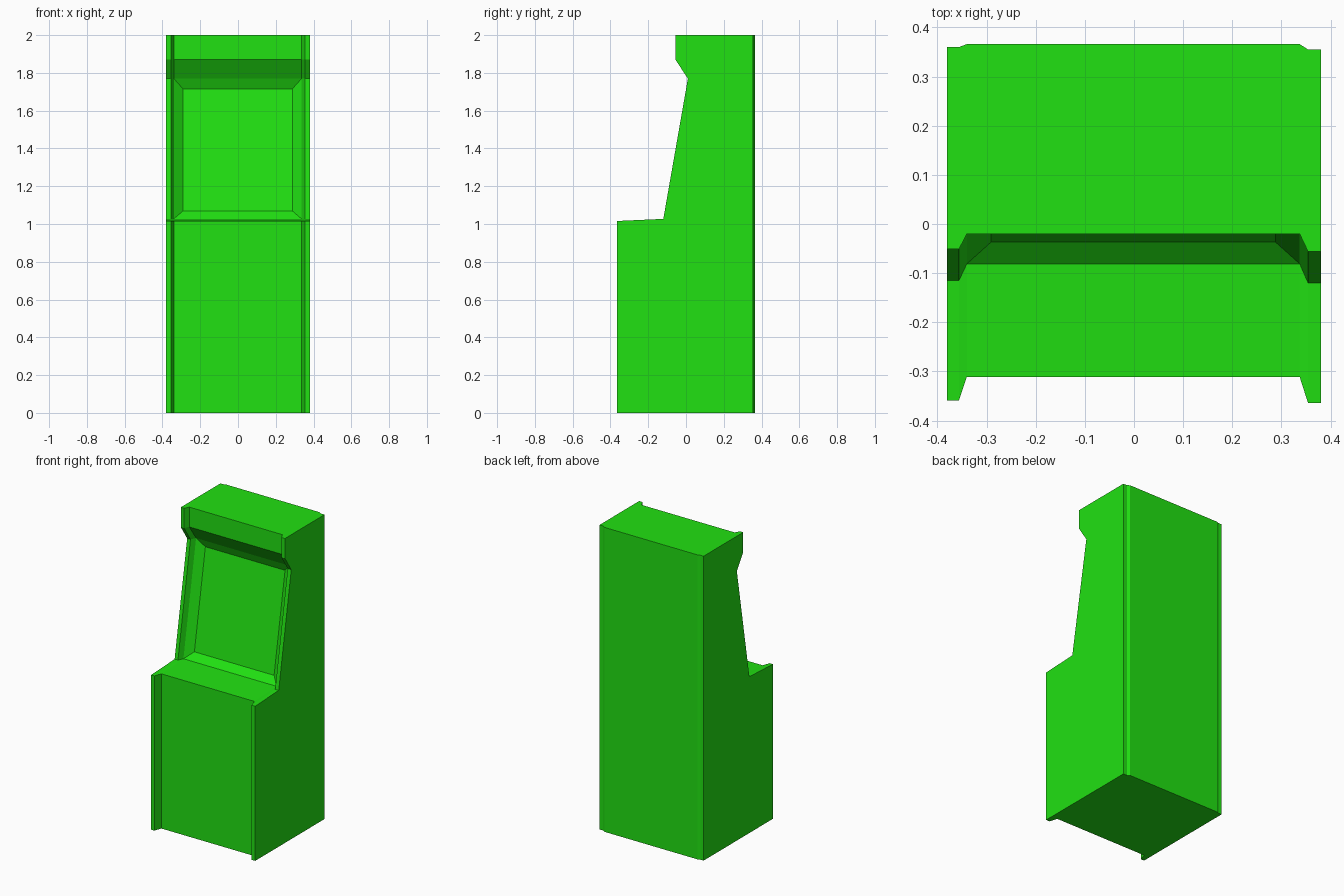
import bpy, bmesh

if "Cube" in bpy.data.objects:
    bpy.data.objects.remove(bpy.data.objects["Cube"])

# side outlines as (y, z), same point order: front foot, panel lip, screen foot, notch, hood, top front, top back, back foot
Z = [0, 1.016, 1.027, 1.77, 1.87, 2.0, 2.0, 0]

def outline(ys):
    return list(zip(ys, Z))

left = outline([-0.359, -0.115, -0.115, 0.015, -0.051, -0.051, 0.36, 0.36])
left[1] = (-0.359, 1.016)
right = [(y - 0.005, z) for y, z in left]
inner = outline([-0.311, -0.311, -0.081, 0.05, -0.02, -0.02, 0.366, 0.366])

# stations across the width: side panel, chamfer, recessed centre, chamfer, side panel
stations = [(-0.38, left), (-0.356, left), (-0.34, inner),
            (0.337, inner), (0.354, right), (0.38, right)]

bm = bmesh.new()
rings = [[bm.verts.new((x, y, z)) for y, z in prof] for x, prof in stations]
n = len(Z)
screen = None
for i, (a, b) in enumerate(zip(rings, rings[1:])):
    for j in range(n):
        k = (j + 1) % n
        f = bm.faces.new((a[j], b[j], b[k], a[k]))
        if i == 2 and j == 2:
            screen = f
bm.faces.new(rings[0])
bm.faces.new(rings[-1][::-1])
bmesh.ops.recalc_face_normals(bm, faces=bm.faces[:])

# sunken screen with sloping surround
bmesh.ops.inset_individual(bm, faces=[screen], thickness=0.049, depth=-0.036,
                           use_even_offset=True)

mesh = bpy.data.meshes.new("arcade_cabinet")
bm.to_mesh(mesh)
bm.free()
cabinet = bpy.data.objects.new("arcade_cabinet", mesh)
bpy.context.collection.objects.link(cabinet)

# green paint
green = bpy.data.materials.new("green_paint")
green.diffuse_color = (0.015, 0.75, 0.006, 1)
green.use_nodes = True
green.node_tree.nodes["Principled BSDF"].inputs["Base Color"].default_value = green.diffuse_color
mesh.materials.append(green)
